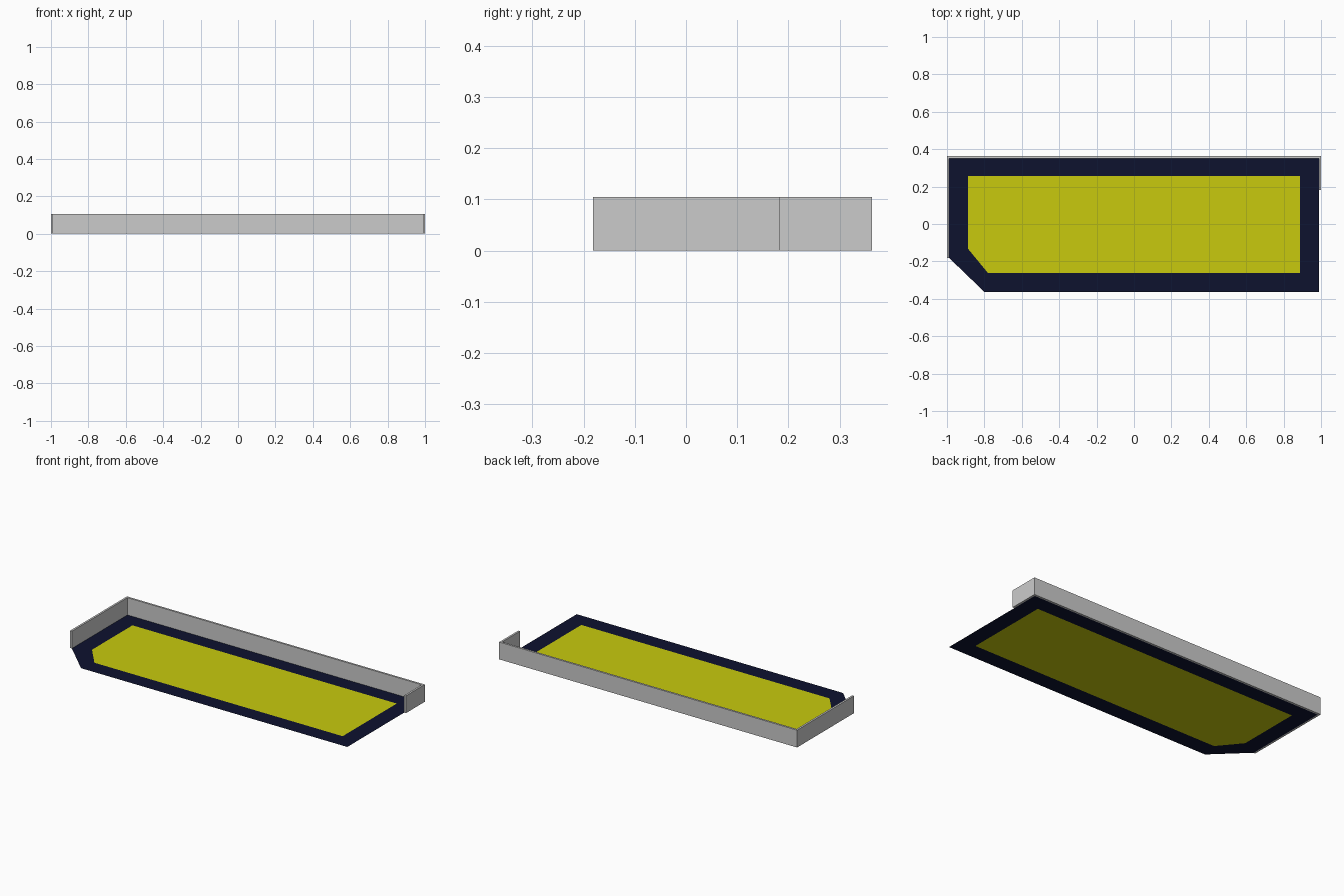
import bpy, bmesh

if "Cube" in bpy.data.objects:
    bpy.data.objects.remove(bpy.data.objects["Cube"])


def material(name, rgb):
    m = bpy.data.materials.new(name)
    m.diffuse_color = (*rgb, 1)
    m.use_nodes = True
    m.node_tree.nodes["Principled BSDF"].inputs["Base Color"].default_value = m.diffuse_color
    return m


def finish(name, bm, mat=None):
    me = bpy.data.meshes.new(name)
    bm.to_mesh(me)
    bm.free()
    ob = bpy.data.objects.new(name, me)
    bpy.context.collection.objects.link(ob)
    if mat:
        me.materials.append(mat)
    return ob


W, D, H, T = 1.0, 0.363, 0.105, 0.012   # half width, half depth, wall height, wall thickness
CUT = 0.182                             # where the side walls end

navy = material("navy", (0.004, 0.006, 0.028))
yellow = material("yellow", (0.58, 0.59, 0.004))

# Floor outlines, both with the front left corner cut off
outer = [(-0.8, -D), (W - T, -D), (W - T, D - T), (T - W, D - T), (T - W, -CUT)]
inner = [(-0.78, -0.263), (0.887, -0.263), (0.887, 0.256), (-0.888, 0.256), (-0.888, -0.132)]

# Navy border: ring of flat quads
bm = bmesh.new()
o = [bm.verts.new((x, y, 0)) for x, y in outer]
i = [bm.verts.new((x, y, 0)) for x, y in inner]
for a in range(5):
    b = (a + 1) % 5
    bm.faces.new((o[a], o[b], i[b], i[a]))
finish("floor_border", bm, navy)

# Yellow centre panel
bm = bmesh.new()
bm.faces.new([bm.verts.new((x, y, 0)) for x, y in inner])
finish("floor_panel", bm, yellow)

# Grey wall: long left side, back, short right side
plan = [(-W, -CUT), (T - W, -CUT), (T - W, D - T), (W - T, D - T),
        (W - T, CUT), (W, CUT), (W, D), (-W, D)]
bm = bmesh.new()
base = bm.faces.new([bm.verts.new((x, y, 0)) for x, y in plan])
top = bmesh.ops.extrude_face_region(bm, geom=[base], use_keep_orig=True)
bmesh.ops.translate(bm, vec=(0, 0, H), verts=[v for v in top["geom"] if isinstance(v, bmesh.types.BMVert)])
bmesh.ops.recalc_face_normals(bm, faces=bm.faces)
finish("rim_wall", bm)
